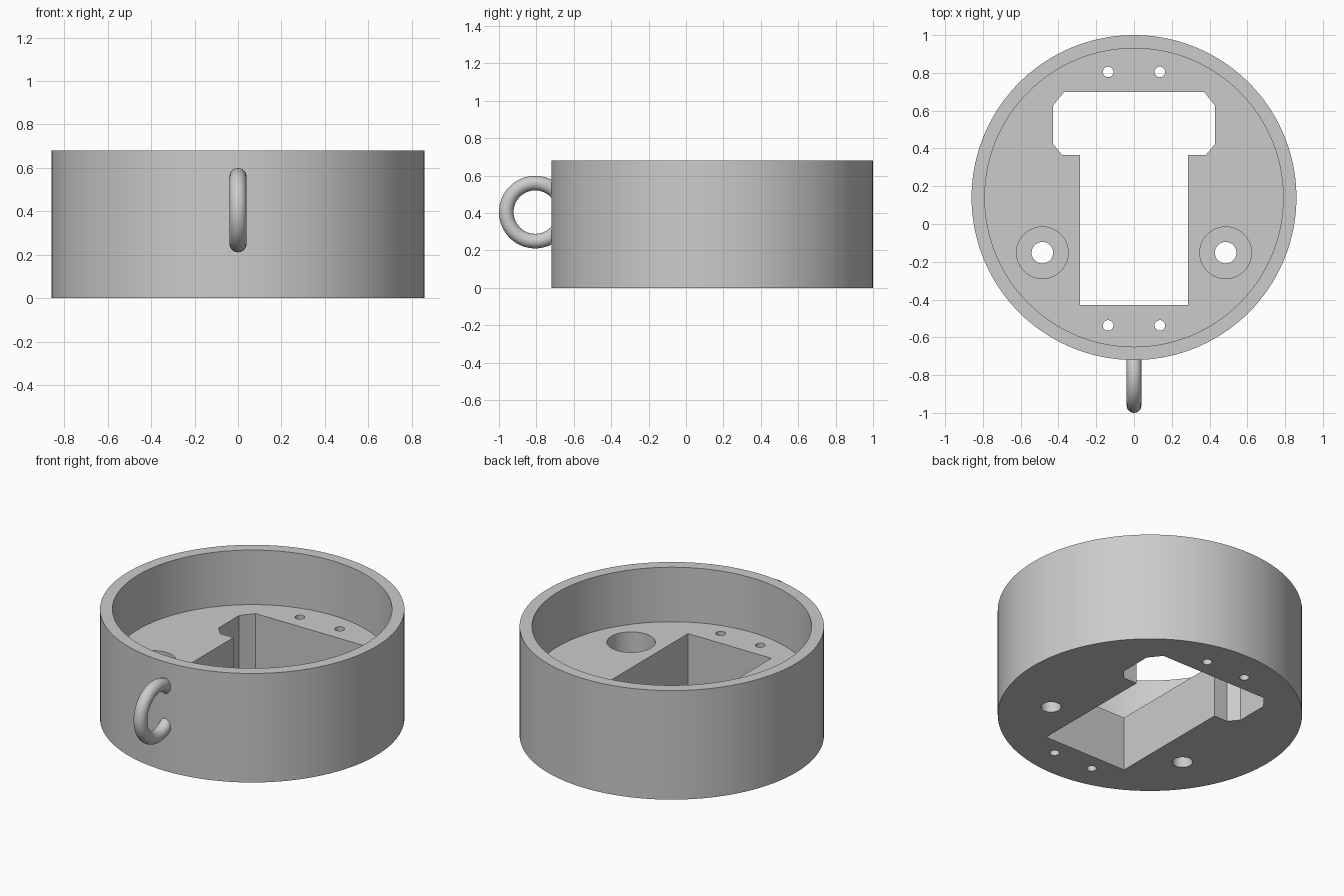
import bpy, bmesh, math

cube = bpy.data.objects.get("Cube")
if cube:
    bpy.data.objects.remove(cube, do_unlink=True)

CY = 0.14          # centre of the round housing along y
HEIGHT, FLOOR = 0.68, 0.34
OUTER, INNER = 0.86, 0.79

grey = bpy.data.materials.new("plain_grey")
grey.use_nodes = True
grey.diffuse_color = (0.6, 0.6, 0.6, 1)
grey.node_tree.nodes["Principled BSDF"].inputs["Base Color"].default_value = (0.6, 0.6, 0.6, 1)


def prism(name, outline, z0, z1):
    """Extrude a flat outline from z0 to z1."""
    bm = bmesh.new()
    face = bm.faces.new([bm.verts.new((x, y, z0)) for x, y in outline])
    new = bmesh.ops.extrude_face_region(bm, geom=[face])["geom"]
    for v in new:
        if isinstance(v, bmesh.types.BMVert):
            v.co.z = z1
    bmesh.ops.recalc_face_normals(bm, faces=bm.faces)
    mesh = bpy.data.meshes.new(name)
    bm.to_mesh(mesh)
    bm.free()
    mesh.materials.append(grey)
    obj = bpy.data.objects.new(name, mesh)
    bpy.context.collection.objects.link(obj)
    return obj


def cylinder(name, x, y, r, z0, z1, n=48):
    ring = [(x + r * math.cos(math.tau * i / n), y + r * math.sin(math.tau * i / n))
            for i in range(n)]
    return prism(name, ring, z0, z1)


def activate(obj):
    bpy.ops.object.select_all(action='DESELECT')
    obj.select_set(True)
    bpy.context.view_layer.objects.active = obj


def cut(target, cutter):
    cutter.hide_render = True
    mod = target.modifiers.new("cut", 'BOOLEAN')
    mod.operation, mod.solver, mod.object = 'DIFFERENCE', 'EXACT', cutter
    activate(target)
    bpy.ops.object.modifier_apply(modifier=mod.name)
    bpy.data.objects.remove(cutter, do_unlink=True)


# Round housing with an open upper cavity
housing = cylinder("round_housing", 0, CY, OUTER, 0, HEIGHT, 144)
cut(housing, cylinder("cavity_cutter", 0, CY, INNER, FLOOR, 1, 144))

# T-shaped opening through the floor, mirrored from its right half
half = [(0.287, -0.43), (0.287, 0.365), (0.38, 0.365), (0.43, 0.425),
        (0.43, 0.625), (0.37, 0.70)]
outline = half + [(-x, y) for x, y in reversed(half)]
cut(housing, prism("opening_cutter", outline, -0.2, 0.5))

# Counterbored fixing holes and small screw holes on both sides
for side in (-1, 1):
    x = side * 0.485
    cut(housing, cylinder("counterbore_cutter", x, -0.152, 0.137, 0.14, 0.5))
    cut(housing, cylinder("fixing_hole_cutter", x, -0.152, 0.057, -0.2, 0.3))
    for y in (0.805, -0.537):
        cut(housing, cylinder("screw_hole_cutter", side * 0.137, y, 0.028, -0.2, 0.5, 32))

# Hanging ring, trimmed so that it ends inside the housing wall
bpy.ops.mesh.primitive_torus_add(location=(0, -0.806, 0.405), rotation=(0, math.pi / 2, 0),
                                 major_radius=0.155, minor_radius=0.039,
                                 major_segments=64, minor_segments=24)
hanging_ring = bpy.context.object
hanging_ring.name = "hanging_ring"
hanging_ring.data.materials.append(grey)
cut(hanging_ring, cylinder("ring_trim_cutter", 0, CY, OUTER - 0.02, -0.1, 1, 144))

for obj in (housing, hanging_ring):
    activate(obj)
    bpy.ops.object.shade_smooth_by_angle(angle=math.radians(30))
